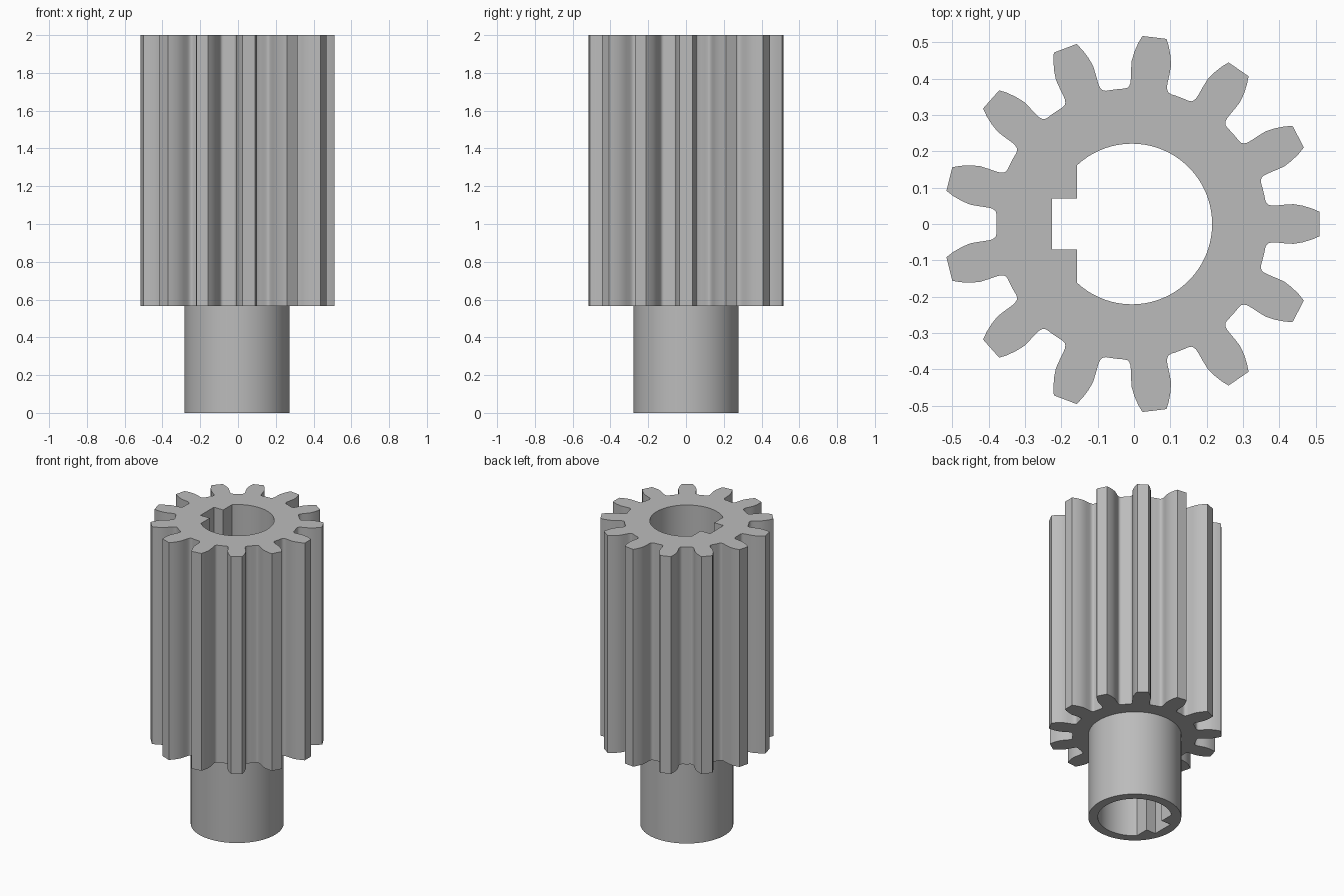
import bpy
import bmesh
from math import sin, cos, pi, radians, acos

TEETH = 13
CENTRE_X = -0.006
HUB_RADIUS, BORE_RADIUS = 0.278, 0.221
SHOULDER_Z, TOP_Z = 0.567, 2.0
FLAT_X, SLOT_X, SLOT_HALF = -0.151, -0.219, 0.07

# Half a tooth, tip to root: (radius, degrees from tooth middle)
FLANK = [(0.518, 3.7), (0.498, 4.9), (0.473, 6.1), (0.448, 7.0),
         (0.424, 7.2), (0.400, 7.3), (0.388, 7.5), (0.380, 8.0),
         (0.375, 8.8), (0.373, 10.0), (0.373, 12.4)]

old = bpy.data.objects.get("Cube")
if old:
    bpy.data.objects.remove(old, do_unlink=True)


def polar(radius, angle):
    return (CENTRE_X + radius * cos(angle), radius * sin(angle))


def gear_outline():
    half = [(r, -a) for r, a in reversed(FLANK)] + FLANK
    return [polar(r, 2 * pi * t / TEETH + radians(a))
            for t in range(TEETH) for r, a in half]


def hub_outline(steps=72):
    return [polar(HUB_RADIUS, 2 * pi * i / steps) for i in range(steps)]


def bore_outline(steps=56):
    # Round bore closed by a flat with a rectangular keyway
    end = acos(FLAT_X / BORE_RADIUS)
    pts = [polar(BORE_RADIUS, -end + 2 * end * i / steps) for i in range(steps + 1)]
    slot = [(FLAT_X, SLOT_HALF), (SLOT_X, SLOT_HALF),
            (SLOT_X, -SLOT_HALF), (FLAT_X, -SLOT_HALF)]
    return pts + [(CENTRE_X + x, y) for x, y in slot]


bm = bmesh.new()


def loop(outline, z):
    verts = [bm.verts.new((x, y, z)) for x, y in outline]
    edges = [bm.edges.new((v, verts[i - 1])) for i, v in enumerate(verts)]
    return verts, edges


def wall(low, high):
    a, b = low[0], high[0]
    for i in range(len(a)):
        bm.faces.new((a[i - 1], a[i], b[i], b[i - 1]))


def ring(outer, inner):
    bmesh.ops.triangle_fill(bm, edges=outer[1] + inner[1],
                            use_beauty=True, normal=(0, 0, 1))


bore_low, bore_high = loop(bore_outline(), 0), loop(bore_outline(), TOP_Z)
hub_low, hub_high = loop(hub_outline(), 0), loop(hub_outline(), SHOULDER_Z)
gear_low, gear_high = loop(gear_outline(), SHOULDER_Z), loop(gear_outline(), TOP_Z)

# End faces and shoulder first, then the upright walls
ring(hub_low, bore_low)
ring(gear_low, hub_high)
ring(gear_high, bore_high)
wall(bore_low, bore_high)
wall(hub_low, hub_high)
wall(gear_low, gear_high)
bmesh.ops.recalc_face_normals(bm, faces=bm.faces[:])

mesh = bpy.data.meshes.new("pinion_shaft")
bm.to_mesh(mesh)
bm.free()
pinion = bpy.data.objects.new("pinion_shaft", mesh)
bpy.context.collection.objects.link(pinion)

# Plain grey metal
grey = bpy.data.materials.new("grey")
grey.use_nodes = True
colour = (0.5, 0.5, 0.5, 1)
grey.diffuse_color = colour
for node in grey.node_tree.nodes:
    if node.type == 'BSDF_PRINCIPLED':
        node.inputs["Base Color"].default_value = colour
mesh.materials.append(grey)

bpy.ops.object.select_all(action='DESELECT')
pinion.select_set(True)
bpy.context.view_layer.objects.active = pinion
bpy.ops.object.shade_smooth_by_angle(angle=radians(30))
